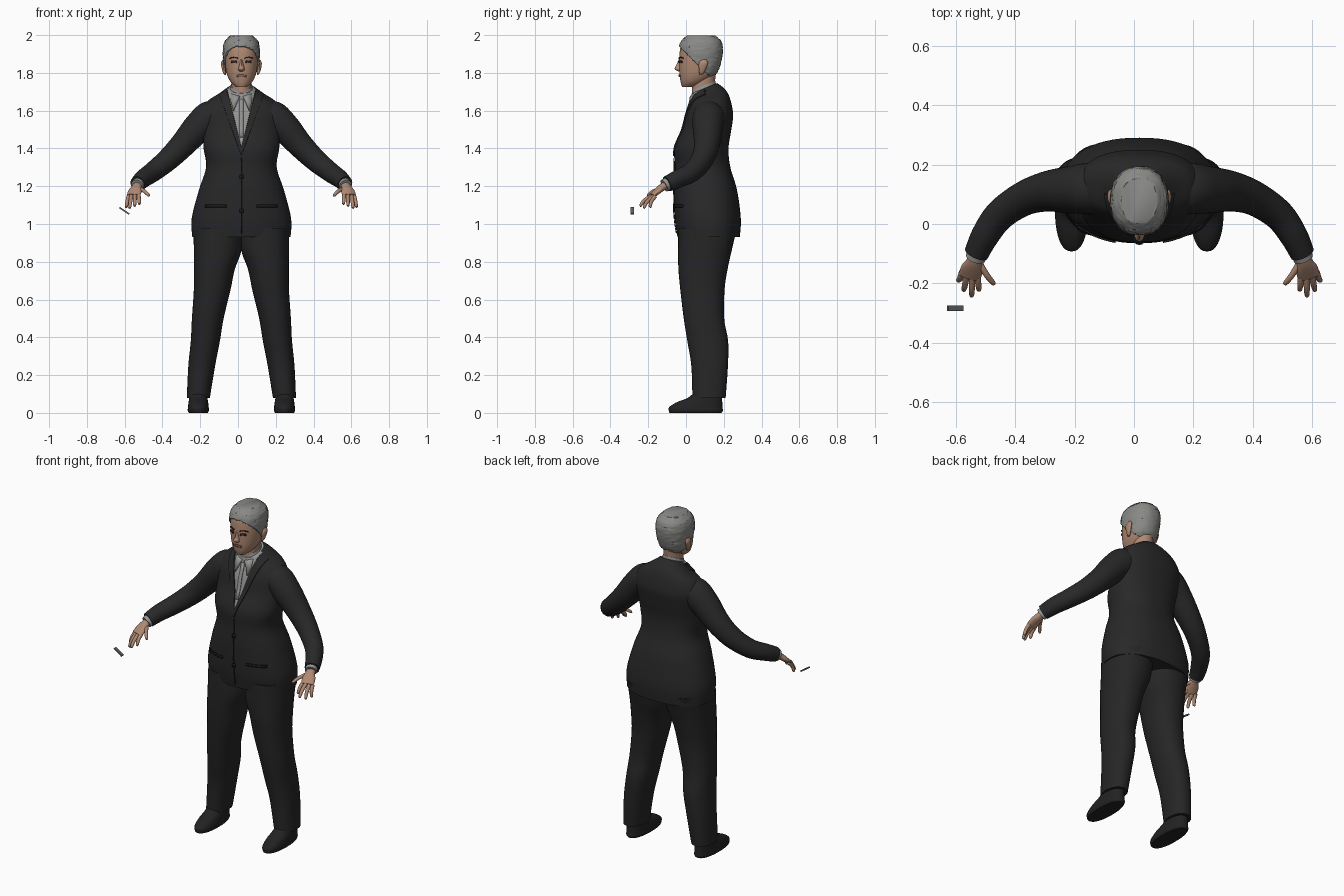
import bpy, bmesh, math, random
from mathutils import Vector
from mathutils.bvhtree import BVHTree

if "Cube" in bpy.data.objects:
    bpy.data.objects.remove(bpy.data.objects["Cube"])

random.seed(4)
MID = 0.018          # body centre line
parts = []


def material(name, red, green, blue):
    mat = bpy.data.materials.new(name)
    mat.use_nodes = True
    mat.diffuse_color = (red, green, blue, 1)
    shader = mat.node_tree.nodes["Principled BSDF"]
    shader.inputs["Base Color"].default_value = (red, green, blue, 1)
    shader.inputs["Roughness"].default_value = 0.8
    return mat


jacket_black = material("jacket black", .021, .021, .022)
trouser_black = material("trouser black", .019, .019, .02)
trim_black = material("trim black", .01, .01, .01)
shoe_black = material("shoe black", .016, .016, .017)
shirt_grey = material("shirt grey", .3, .3, .29)
hair_grey = material("hair grey", .25, .25, .24)
skin = material("skin", .43, .25, .17)
lip_brown = material("lip brown", .26, .12, .09)
eye_brown = material("eye brown", .04, .015, .013)
plate_grey = material("plate grey", .13, .13, .13)


def add_object(name, bm, *mats):
    bmesh.ops.recalc_face_normals(bm, faces=bm.faces[:])
    mesh = bpy.data.meshes.new(name)
    bm.to_mesh(mesh)
    bm.free()
    for mat in mats:
        mesh.materials.append(mat)
    obj = bpy.data.objects.new(name, mesh)
    bpy.context.collection.objects.link(obj)
    parts.append(obj)
    return obj


def smooth_rows(rows, steps):
    """Catmull-Rom interpolation between section rows."""
    rows = [Vector(row) for row in rows]
    result = []
    last = len(rows) - 1
    for i in range(last):
        a, b, c, d = rows[max(i - 1, 0)], rows[i], rows[i + 1], rows[min(i + 2, last)]
        for k in range(steps):
            t = k / steps
            result.append((b * 2 + (c - a) * t + (a * 2 - b * 5 + c * 4 - d) * t**2
                           + (b * 3 - a - c * 3 + d) * t**3) / 2)
    return result + [rows[last]]


def loft(rows, side=1, sides=40, power=2, aligned=False, steps=5):
    """Skin oval sections (x, y, z, half width, half depth)."""
    bm = bmesh.new()
    rows = smooth_rows(rows, steps)
    centres = [Vector(row[:3]) for row in rows]
    rings = []
    for i, row in enumerate(rows):
        tangent = centres[min(i + 1, len(rows) - 1)] - centres[max(i - 1, 0)]
        turn = tangent.to_track_quat('Z', 'Y')
        ring = []
        for k in range(sides):
            angle = math.tau * k / sides
            c, s = math.cos(angle), math.sin(angle)
            offset = Vector((math.copysign(abs(c) ** (2 / power), c) * row[3],
                             math.copysign(abs(s) ** (2 / power), s) * row[4], 0))
            if aligned:
                offset.rotate(turn)
            point = centres[i] + offset
            ring.append(bm.verts.new((MID + side * point.x, point.y, point.z)))
        rings.append(ring)
    for low, high in zip(rings, rings[1:]):
        for k in range(sides):
            n = (k + 1) % sides
            bm.faces.new((low[k], low[n], high[n], high[k]))
    bm.faces.new(rings[0])
    bm.faces.new(rings[-1])
    return bm


def section(z, width, front, back):
    return (0, (front + back) / 2, z, width, (back - front) / 2)


def tilt_neckline(bm):
    for v in bm.verts:
        v.co.z += min(max((v.co.z - 1.6) / .12, 0), 1) * .4 * (v.co.y - .1)


def tree_of(obj):
    mesh = obj.data
    return BVHTree.FromPolygons([v.co for v in mesh.vertices],
                                [p.vertices[:] for p in mesh.polygons])


def patch(name, mat, tree, rows, side=1, thick=.006):
    """Thin plate laid on a front surface, from pairs of (x, z) points."""
    bm = bmesh.new()
    pairs = []
    for row in rows:
        pair = []
        for x, z in row:
            x = MID + side * x
            hit = tree.ray_cast(Vector((x, -1, z)), Vector((0, 1, 0)))[0]
            pair.append(bm.verts.new((x, (hit.y if hit else .05) - .003, z)))
        pairs.append(pair)
    for (a, b), (c, d) in zip(pairs, pairs[1:]):
        bm.faces.new((a, b, d, c))
    obj = add_object(name, bm, mat)
    solid = obj.modifiers.new("thickness", 'SOLIDIFY')
    solid.thickness, solid.offset = thick, 0


def band(x_start, x_end, z, height, bend=0, count=6):
    """Rows for a horizontal patch with pointed-free ends and a slight arch."""
    rows = []
    for i in range(count + 1):
        t = i / count
        x = x_start + (x_end - x_start) * t
        arch = z + bend * math.sin(math.pi * t)
        rows.append(((x, arch - height / 2), (x, arch + height / 2)))
    return rows


# Jacket body with a cut shirt opening and raised lapels
bm = loft([section(*row) for row in (
    (.93, .26, -.045, .285), (1.03, .263, -.06, .29), (1.18, .225, -.065, .27),
    (1.3, .187, -.06, .235), (1.4, .2, -.06, .225), (1.5, .205, -.02, .24),
    (1.58, .212, 0, .25), (1.64, .185, .018, .235), (1.68, .12, .025, .21),
    (1.72, .066, .03, .165))], sides=64, power=2.3, steps=6)
tilt_neckline(bm)
openings = ((1.41, .25), (1.36, .36))     # apex height and slope of each V
for apex, slope in openings:
    for side in (-1, 1):
        front = [f for f in bm.faces if f.calc_center_median().y < .1]
        geom = set(front) | {e for f in front for e in f.edges} | {v for f in front for v in f.verts}
        bmesh.ops.bisect_plane(bm, geom=list(geom), plane_co=(MID, 0, apex),
                               plane_no=(side, 0, -slope))
lapel_faces = []
for face in bm.faces:
    spot = face.calc_center_median()
    inside = [abs(spot.x - MID) < slope * (spot.z - apex) for apex, slope in openings]
    if spot.y < .1 and inside[0]:
        face.material_index = 1
    elif spot.y < .1 and inside[1]:
        lapel_faces.append(face)
bmesh.ops.recalc_face_normals(bm, faces=bm.faces[:])
bmesh.ops.inset_region(bm, faces=lapel_faces, thickness=.001, depth=.006)
jacket = add_object("jacket", bm, jacket_black, shirt_grey)
jacket_front = tree_of(jacket)

# Jacket and shirt details
patch("front_edge", trim_black, jacket_front,
      [((-.002, .95 + i * .04), (.002, .95 + i * .04)) for i in range(11)], thick=.004)
patch("shirt_placket", shirt_grey, jacket_front,
      [((-.01, 1.46 + i * .04), (.01, 1.46 + i * .04)) for i in range(6)])
for height in (1.07, 1.25):
    patch("button", trim_black, jacket_front, band(-.01, .01, height, .02, count=2), thick=.008)
for side in (-1, 1):
    patch("pocket_flap", trim_black, jacket_front, band(.08, .19, 1.095, .014), side)
    patch("collar_point", shirt_grey, jacket_front,
          [((.008, 1.675), (.055, 1.69)), ((.024, 1.64), (.056, 1.65)),
           ((.04, 1.6), (.044, 1.6))], side, .009)

# Shirt collar and neck
bm = loft([section(1.66, .066, .024, .165), section(1.7, .063, .027, .162),
           section(1.735, .057, .035, .155)])
tilt_neckline(bm)
add_object("shirt_collar", bm, shirt_grey)
add_object("neck", loft([section(1.65, .055, .03, .15), section(1.72, .052, .032, .15),
                         section(1.81, .055, .03, .16)]), skin)

# Head, nose and hair
head_rows = ((1.725, .028, -.02, .04), (1.75, .056, -.028, .1), (1.79, .076, -.034, .15),
             (1.84, .085, -.036, .17), (1.89, .088, -.035, .18), (1.93, .086, -.03, .18),
             (1.96, .076, -.016, .17), (1.986, .05, .01, .14))
head = add_object("head", loft([section(*row) for row in head_rows], power=2.2), skin)
add_object("nose", loft([section(*row) for row in (
    (1.87, .008, -.039, 0), (1.84, .012, -.052, 0), (1.82, .018, -.06, 0),
    (1.808, .012, -.042, 0))], sides=16), skin)
bm = loft([section(z + .011, w + .01, f - .007, b + .014) for z, w, f, b in head_rows],
          power=2.2, sides=48, steps=7)
bmesh.ops.bisect_plane(bm, geom=bm.verts[:] + bm.edges[:] + bm.faces[:],
                       plane_co=(0, 0, 1.905), plane_no=(0, 1, 1), clear_inner=True)
for v in bm.verts:
    v.co += Vector([random.uniform(-.002, .002) for _ in range(3)])
hair = add_object("hair", bm, hair_grey)
hair.modifiers.new("thickness", 'SOLIDIFY').thickness = .012

# Facial features
face_front = tree_of(head)
patch("mouth", lip_brown, face_front, band(-.026, .026, 1.783, .01, .003))
for side in (-1, 1):
    patch("eye", eye_brown, face_front, band(.023, .053, 1.858, .011, .003), side)
    patch("eyebrow", eye_brown, face_front, band(.018, .06, 1.877, .005, .006), side)
    add_object("ear", loft([(.086, .08, 1.79, .004, .008), (.092, .085, 1.81, .009, .016),
                            (.097, .092, 1.85, .011, .024), (.094, .095, 1.87, .005, .012)],
                           side, sides=16), skin)

# Sleeves, cuffs and hands
for side, label in ((-1, "right_"), (1, "left_")):
    add_object(label + "sleeve", loft([
        (.1, .12, 1.59, .07, .05), (.16, .12, 1.57, .085, .085), (.23, .115, 1.51, .08, .08),
        (.31, .11, 1.42, .068, .068), (.39, .085, 1.34, .058, .06), (.47, .03, 1.275, .052, .053),
        (.52, -.04, 1.24, .047, .048), (.549, -.1, 1.212, .041, .042)],
        side, aligned=True), jacket_black)
    add_object(label + "cuff", loft([(.54, -.085, 1.22, .033, .034), (.552, -.115, 1.203, .034, .034)],
                                    side, aligned=True), shirt_grey)
    add_object(label + "palm", loft([
        (.545, -.09, 1.215, .025, .022), (.555, -.125, 1.195, .027, .02),
        (.563, -.15, 1.175, .037, .017), (.572, -.178, 1.15, .037, .013)],
        side, sides=20, aligned=True), skin)
    fingers = {"index": ((.545, -.17, 1.16), (.54, -.225, 1.105)),
               "middle": ((.563, -.175, 1.153), (.565, -.245, 1.095)),
               "ring": ((.582, -.172, 1.148), (.592, -.225, 1.084)),
               "little": ((.597, -.162, 1.148), (.61, -.192, 1.088)),
               "thumb": ((.543, -.125, 1.19), (.488, -.205, 1.15))}
    for finger, (base, tip) in fingers.items():
        base, tip = Vector(base), Vector(tip)
        middle = base.lerp(tip, .55) + Vector((0, -.005, .005))
        bm = loft([(*base, .011, .011), (*middle, .01, .01), (*base.lerp(tip, .93), .008, .008),
                   (*tip, .003, .003)], side, sides=12, aligned=True, steps=3)
        add_object(label + finger + "_finger", bm, skin)

    # Trouser legs and shoes
    add_object(label + "trouser_leg", loft([
        (.125, .115, .98, .128, .155), (.126, .1, .86, .126, .142), (.143, .09, .76, .108, .13),
        (.155, .087, .65, .097, .117), (.178, .095, .5, .084, .107), (.191, .115, .38, .077, .108),
        (.21, .125, .25, .071, .097), (.228, .122, .08, .061, .088)], side, power=2.2), trouser_black)
    add_object(label + "shoe", loft([
        (.228, .05, 0, .05, .138), (.228, .052, .012, .056, .143), (.228, .052, .03, .055, .141),
        (.228, .07, .055, .052, .122), (.228, .1, .08, .048, .09), (.228, .115, .11, .045, .07)],
        side, steps=4, power=2.3), shoe_black)

# Small loose plate beyond the right hand
bm = bmesh.new()
bmesh.ops.create_cube(bm, size=1)
for v in bm.verts:
    v.co = Vector((v.co.x * .062, v.co.y * .018, v.co.z * .008))
plate = add_object("loose_plate", bm, plate_grey)
plate.location = (-.602, -.284, 1.07)
plate.rotation_euler = (0, math.radians(34), 0)

bpy.ops.object.select_all(action='DESELECT')
for obj in parts:
    obj.select_set(True)
bpy.context.view_layer.objects.active = jacket
bpy.ops.object.shade_smooth_by_angle(angle=math.radians(40))
